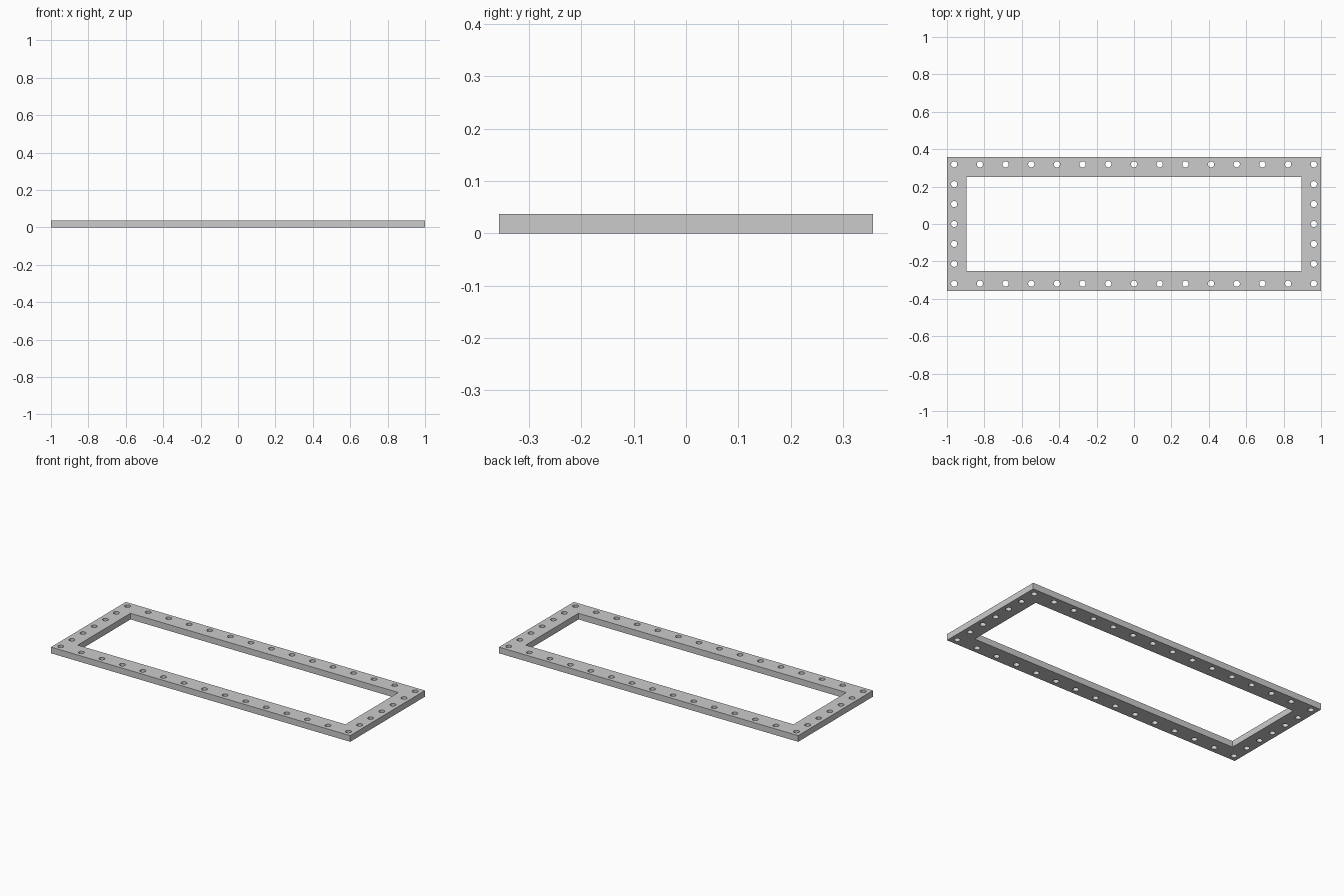
import bpy, math

if "Cube" in bpy.data.objects:
    bpy.data.objects.remove(bpy.data.objects["Cube"])

HALF_X, HALF_Y, HEIGHT = 1.0, 0.357, 0.0374   # outer size
OPEN_X, OPEN_Y = 0.895, 0.252                 # central opening
HOLE_X, HOLE_Y, HOLE_R = 0.9615, 0.319, 0.0165  # bolt pattern
COLS, ROWS, SIDES = 15, 7, 32

curve = bpy.data.curves.new("flange_frame", "CURVE")
curve.dimensions = "2D"
curve.fill_mode = "BOTH"
curve.extrude = HEIGHT / 2


def outline(points):
    spline = curve.splines.new("POLY")
    spline.points.add(len(points) - 1)
    for p, (x, y) in zip(spline.points, points):
        p.co = (x, y, 0, 1)
    spline.use_cyclic_u = True


def rectangle(hx, hy):
    outline([(-hx, -hy), (hx, -hy), (hx, hy), (-hx, hy)])


def hole(cx, cy):
    angles = [2 * math.pi * i / SIDES for i in range(SIDES)]
    outline([(cx + HOLE_R * math.cos(a), cy + HOLE_R * math.sin(a)) for a in angles])


# Frame outline and opening
rectangle(HALF_X, HALF_Y)
rectangle(OPEN_X, OPEN_Y)

# Bolt holes around the perimeter
for c in range(COLS):
    for r in range(ROWS):
        if c in (0, COLS - 1) or r in (0, ROWS - 1):
            hole(HOLE_X * (2 * c / (COLS - 1) - 1), HOLE_Y * (2 * r / (ROWS - 1) - 1))

# Turn the extruded profile into a welded mesh
frame = bpy.data.objects.new("flange_frame", curve)
bpy.context.collection.objects.link(frame)
frame.location.z = HEIGHT / 2
bpy.context.view_layer.objects.active = frame
frame.select_set(True)
bpy.ops.object.convert(target="MESH")
frame = bpy.context.object
bpy.ops.object.mode_set(mode="EDIT")
bpy.ops.mesh.select_all(action="SELECT")
bpy.ops.mesh.remove_doubles(threshold=0.0001)
bpy.ops.mesh.normals_make_consistent(inside=False)
bpy.ops.object.mode_set(mode="OBJECT")
bpy.ops.object.shade_smooth_by_angle(angle=math.radians(30))
